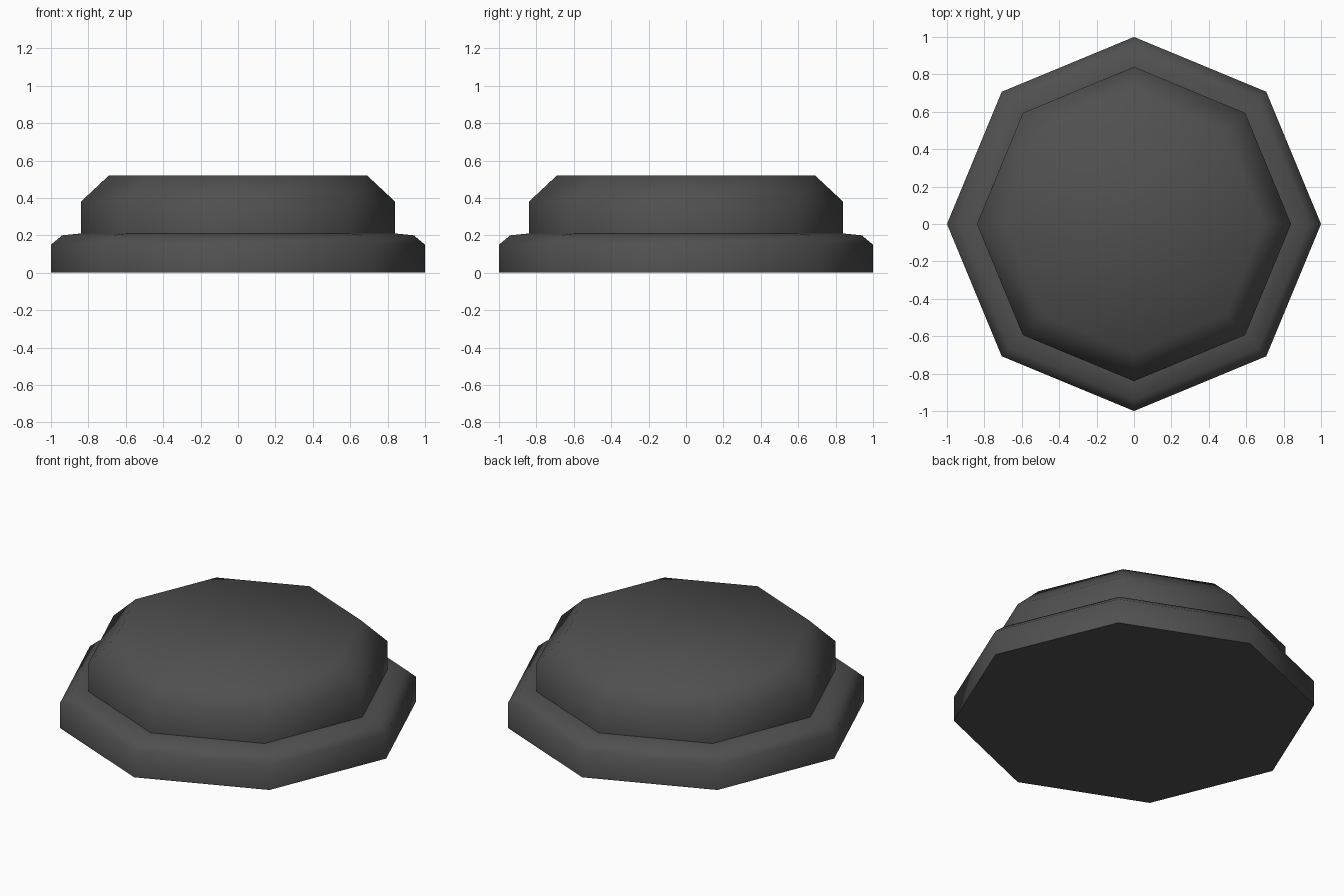
import bpy, bmesh, math

if "Cube" in bpy.data.objects:
    bpy.data.objects.remove(bpy.data.objects["Cube"])

SIDES = 8
# (corner radius, height) from the floor up to the top face
PROFILE = [(1.0, 0.0), (1.0, 0.15), (0.94, 0.2), (0.84, 0.21),
           (0.84, 0.38), (0.69, 0.52)]

# Stepped octagonal button: stacked rings joined by side faces
bm = bmesh.new()
rings = []
for r, z in PROFILE:
    rings.append([bm.verts.new((r * math.cos(math.tau * i / SIDES),
                                r * math.sin(math.tau * i / SIDES), z))
                  for i in range(SIDES)])
for low, high in zip(rings, rings[1:]):
    for i in range(SIDES):
        j = (i + 1) % SIDES
        bm.faces.new((low[i], low[j], high[j], high[i]))
bm.faces.new(rings[0][::-1])
bm.faces.new(rings[-1])

mesh = bpy.data.meshes.new("stepped_button")
bm.to_mesh(mesh)
bm.free()
button = bpy.data.objects.new("stepped_button", mesh)
bpy.context.collection.objects.link(button)

# Dark grey finish
mat = bpy.data.materials.new("dark_grey")
mat.diffuse_color = (0.08, 0.08, 0.08, 1)
mat.use_nodes = True
mat.node_tree.nodes["Principled BSDF"].inputs["Base Color"].default_value = mat.diffuse_color
mesh.materials.append(mat)

# Soft corners and bevels, crisp step and underside
bpy.context.view_layer.objects.active = button
button.select_set(True)
bpy.ops.object.shade_smooth_by_angle(angle=math.radians(60))
